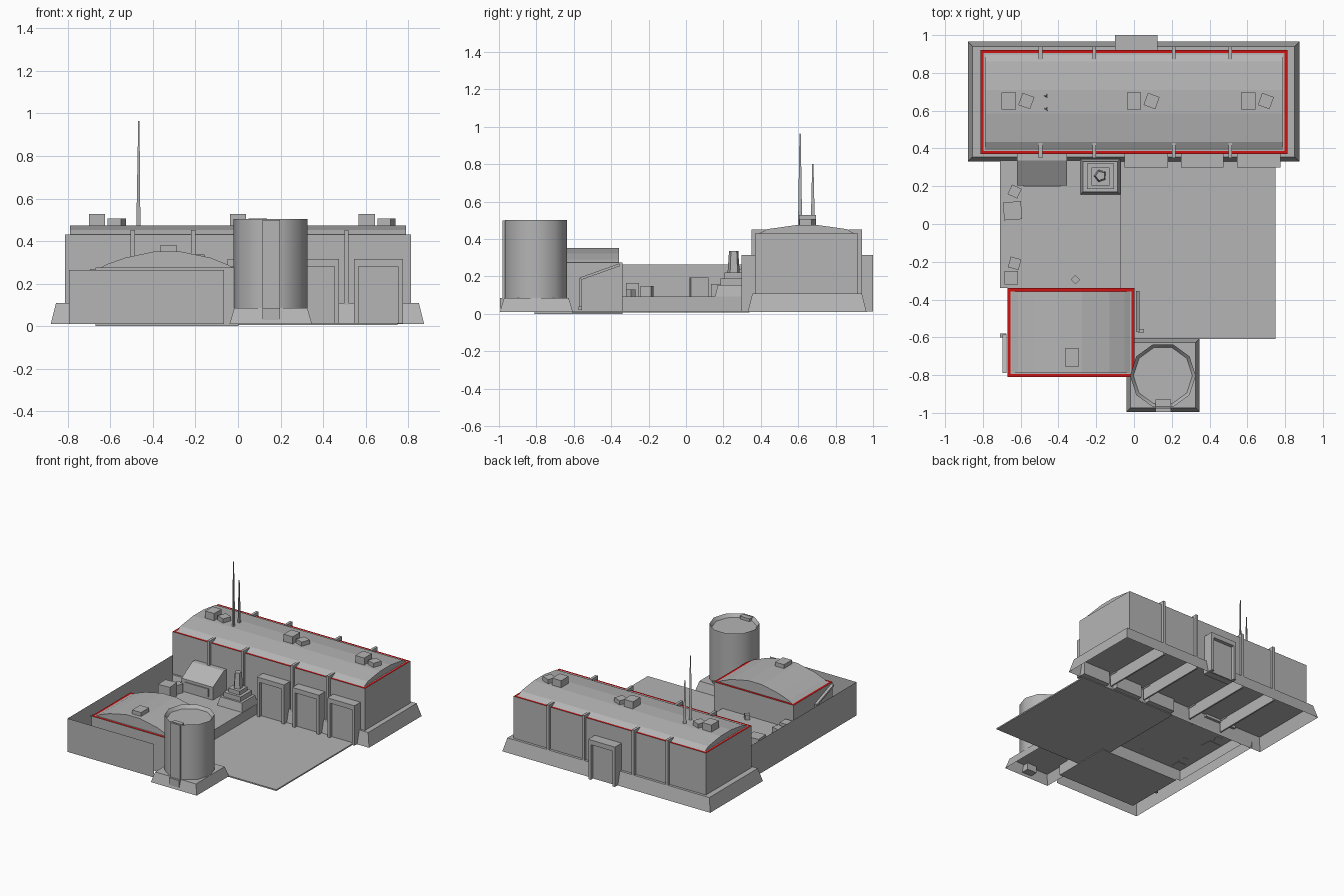
import bpy, bmesh, math
from mathutils import Matrix

if "Cube" in bpy.data.objects:
    bpy.data.objects.remove(bpy.data.objects["Cube"])


def material(name, rgb):
    m = bpy.data.materials.new(name)
    m.diffuse_color = (*rgb, 1)
    m.use_nodes = True
    m.node_tree.nodes["Principled BSDF"].inputs["Base Color"].default_value = m.diffuse_color
    return m


GREY = material("concrete grey", (0.46, 0.46, 0.46))
RED = material("trim red", (0.62, 0.006, 0.006))


def finish(name, bm, mats=(GREY,)):
    me = bpy.data.meshes.new(name)
    bm.to_mesh(me)
    bm.free()
    ob = bpy.data.objects.new(name, me)
    for m in mats:
        me.materials.append(m)
    bpy.context.collection.objects.link(ob)
    return ob


def block(name, x0, x1, y0, y1, z0, z1, inset=0.0, turn=0, open_bottom=False, trim=0):
    """Box with optional tapered top, turn about z, open underside and red top border."""
    bm = bmesh.new()
    bmesh.ops.create_cube(bm, size=1)
    sx, sy = x1 - x0, y1 - y0
    for v in bm.verts:
        k = 2 * inset if v.co.z > 0 else 0
        v.co.x *= sx - k
        v.co.y *= sy - k
        v.co.z *= z1 - z0
    bm.transform(Matrix.Translation(((x0 + x1) / 2, (y0 + y1) / 2, (z0 + z1) / 2))
                 @ Matrix.Rotation(math.radians(turn), 4, 'Z'))
    bm.normal_update()
    if open_bottom:
        low = [f for f in bm.faces if f.normal.z < -0.9]
        bmesh.ops.delete(bm, geom=low, context='FACES_ONLY')
    if trim:
        top = [f for f in bm.faces if f.normal.z > 0.9]
        ring = bmesh.ops.inset_region(bm, faces=top, thickness=trim)
        for f in ring['faces']:
            f.material_index = 1
    return finish(name, bm, (GREY, RED))


def extrude(name, profile, axis, a, b):
    """Closed profile swept along x (profile is y,z) or along y (profile is x,z)."""
    bm = bmesh.new()
    place = (lambda p, t: (t, p[0], p[1])) if axis == 'x' else (lambda p, t: (p[0], t, p[1]))
    face = bm.faces.new([bm.verts.new(place(p, a)) for p in profile])
    ext = bmesh.ops.extrude_face_region(bm, geom=[face])
    move = (b - a, 0, 0) if axis == 'x' else (0, b - a, 0)
    bmesh.ops.translate(bm, vec=move,
                        verts=[g for g in ext['geom'] if isinstance(g, bmesh.types.BMVert)])
    bmesh.ops.recalc_face_normals(bm, faces=bm.faces)
    return finish(name, bm)


def prism(name, x, y, z0, z1, r0, r1, n, turn=0):
    bm = bmesh.new()
    bmesh.ops.create_cone(bm, cap_ends=True, segments=n, radius1=r0, radius2=r1, depth=z1 - z0)
    bm.transform(Matrix.Translation((x, y, (z0 + z1) / 2)) @ Matrix.Rotation(math.radians(turn), 4, 'Z'))
    return bm, name


def portal(name, x0, x1, y_wall, y_out):
    """Door surround with two legs, a lintel and a set-back door leaf."""
    ya, yb = sorted((y_wall, y_out))
    leaf = y_out + (y_wall - y_out) * 0.3
    la, lb = sorted((y_wall, leaf))
    block(name + "_leg_left", x0, x0 + 0.022, ya, yb, 0.012, 0.28)
    block(name + "_leg_right", x1 - 0.022, x1, ya, yb, 0.012, 0.28)
    block(name + "_lintel", x0, x1, ya, yb, 0.28, 0.316)
    block(name + "_leaf", x0 + 0.022, x1 - 0.022, la, lb, 0.012, 0.28)


# Main hall: hollow plinth, walls with red border, vaulted roof
block("hall_plinth", -0.88, 0.875, 0.33, 0.965, 0.01, 0.11, 0.025, open_bottom=True)
block("hall_walls", -0.812, 0.812, 0.37, 0.92, 0.11, 0.43, trim=0.022)
extrude("hall_roof", [(0.392, 0.43), (0.435, 0.453), (0.585, 0.474), (0.71, 0.474),
                      (0.86, 0.453), (0.898, 0.43)], 'x', -0.79, 0.79)
for x in (-0.495, -0.21, 0.21, 0.51):
    block("front_pilaster", x - 0.01, x + 0.01, 0.35, 0.43, 0.1, 0.452)
    block("back_pilaster", x - 0.01, x + 0.01, 0.87, 0.94, 0.1, 0.452)
    block("plinth_rib", x - 0.006, x + 0.006, 0.36, 0.94, 0.015, 0.108)

# Hall doors
for i, (a, b) in enumerate(((-0.05, 0.18), (0.25, 0.475), (0.545, 0.775))):
    portal("front_door_%d" % (i + 1), a, b, 0.38, 0.298)
portal("back_door", -0.1, 0.125, 0.91, 1.0)

# Roof vents and masts
for x in (-0.663, 0.0, 0.605):
    block("roof_vent", x - 0.038, x + 0.038, 0.605, 0.695, 0.46, 0.528)
    block("turned_vent", x + 0.06, x + 0.126, 0.617, 0.685, 0.46, 0.506, turn=-20)
for y, top in ((0.61, 0.965), (0.678, 0.80)):
    bm, n = prism("mast", -0.465, y, 0.46, top, 0.013, 0.004, 3, 90)
    finish(n, bm)

# Yard: low apron and raised platform
block("apron", -0.07, 0.75, -0.61, 0.34, 0.006, 0.016)
block("platform", -0.71, -0.07, -0.34, 0.335, 0.01, 0.092, open_bottom=True)

# Thin perimeter fence, one folded sheet
bm = bmesh.new()
path = [(-0.795, 0.345), (-0.795, -0.92), (-0.065, -0.92)]
lows = [bm.verts.new((x, y, 0.01)) for x, y in path]
highs = [bm.verts.new((x, y, 0.265)) for x, y in path]
for i in range(2):
    bm.faces.new((lows[i], lows[i + 1], highs[i + 1], highs[i]))
finish("perimeter_fence", bm)

# Small house with red border and arched roof
block("house_walls", -0.67, 0.003, -0.81, -0.34, 0.0, 0.275, trim=0.024)
extrude("house_roof", [(-0.645, 0.275), (-0.615, 0.292), (-0.53, 0.322), (-0.39, 0.352),
                       (-0.275, 0.352), (-0.13, 0.322), (-0.05, 0.29), (-0.022, 0.275)],
        'y', -0.788, -0.358)
block("house_vent", -0.365, -0.29, -0.755, -0.66, 0.33, 0.382)

# Sloping gutters and downpipes on opposite sides of the house
for x, s, y_hi, y_lo in ((0.02, 1, -0.355, -0.565), (-0.685, -1, -0.79, -0.59)):
    extrude("gutter", [(y_hi, 0.27), (y_lo, 0.195), (y_lo, 0.18), (y_hi, 0.255)],
            'x', x - 0.01, x + 0.01)
    block("downpipe", x - 0.01, x + 0.01, y_lo - 0.006, y_lo + 0.006, 0.02, 0.19)
    block("downpipe_foot", x - 0.012 + 0.012 * s, x + 0.022 + 0.012 * s if s > 0 else x + 0.01,
          y_lo - 0.01, y_lo + 0.01, 0.02, 0.04)

# Storage tank on tapered foot, with sunken lid and a front duct
block("tank_foot", -0.04, 0.348, -0.995, -0.605, 0.01, 0.085, 0.022, open_bottom=True)
bm, n = prism("storage_tank", 0.153, -0.803, 0.08, 0.503, 0.174, 0.174, 10, 18)
bm.normal_update()
lid = [f for f in bm.faces if f.normal.z > 0.9]
bmesh.ops.inset_region(bm, faces=lid, thickness=0.018)
bmesh.ops.translate(bm, verts=lid[0].verts[:], vec=(0, 0, -0.025))
tank = finish(n, bm)
bpy.context.view_layer.objects.active = tank
tank.select_set(True)
bpy.ops.object.shade_smooth_by_angle(angle=math.radians(40))
block("tank_duct", 0.115, 0.197, -0.98, -0.93, 0.03, 0.5)
block("duct_foot", 0.115, 0.197, -0.995, -0.93, 0.03, 0.085)

# Desk-shaped kiosk with slanted top and front panel
extrude("kiosk", [(0.205, 0.09), (0.37, 0.09), (0.37, 0.265), (0.335, 0.265), (0.205, 0.19)],
        'x', -0.62, -0.355)
block("kiosk_panel", -0.585, -0.39, 0.198, 0.206, 0.11, 0.17)

# Stepped monument with a faceted column
block("monument_base", -0.285, -0.072, 0.155, 0.345, 0.09, 0.155, 0.015)
block("monument_step", -0.25, -0.107, 0.185, 0.32, 0.15, 0.19)
block("monument_block", -0.225, -0.13, 0.205, 0.3, 0.19, 0.22)
bm, n = prism("monument_column", -0.178, 0.255, 0.22, 0.337, 0.034, 0.026, 5, 20)
finish(n, bm)

# Loose crates on the platform
for x, y, s, top, turn in ((-0.643, 0.07, 0.095, 0.195, 4), (-0.632, 0.172, 0.056, 0.16, -25),
                           (-0.65, -0.285, 0.07, 0.165, 0), (-0.632, -0.208, 0.058, 0.15, -15),
                           (-0.31, -0.295, 0.035, 0.13, 45)):
    block("crate", x - s / 2, x + s / 2, y - s / 2, y + s / 2, 0.09, top, turn=turn)
